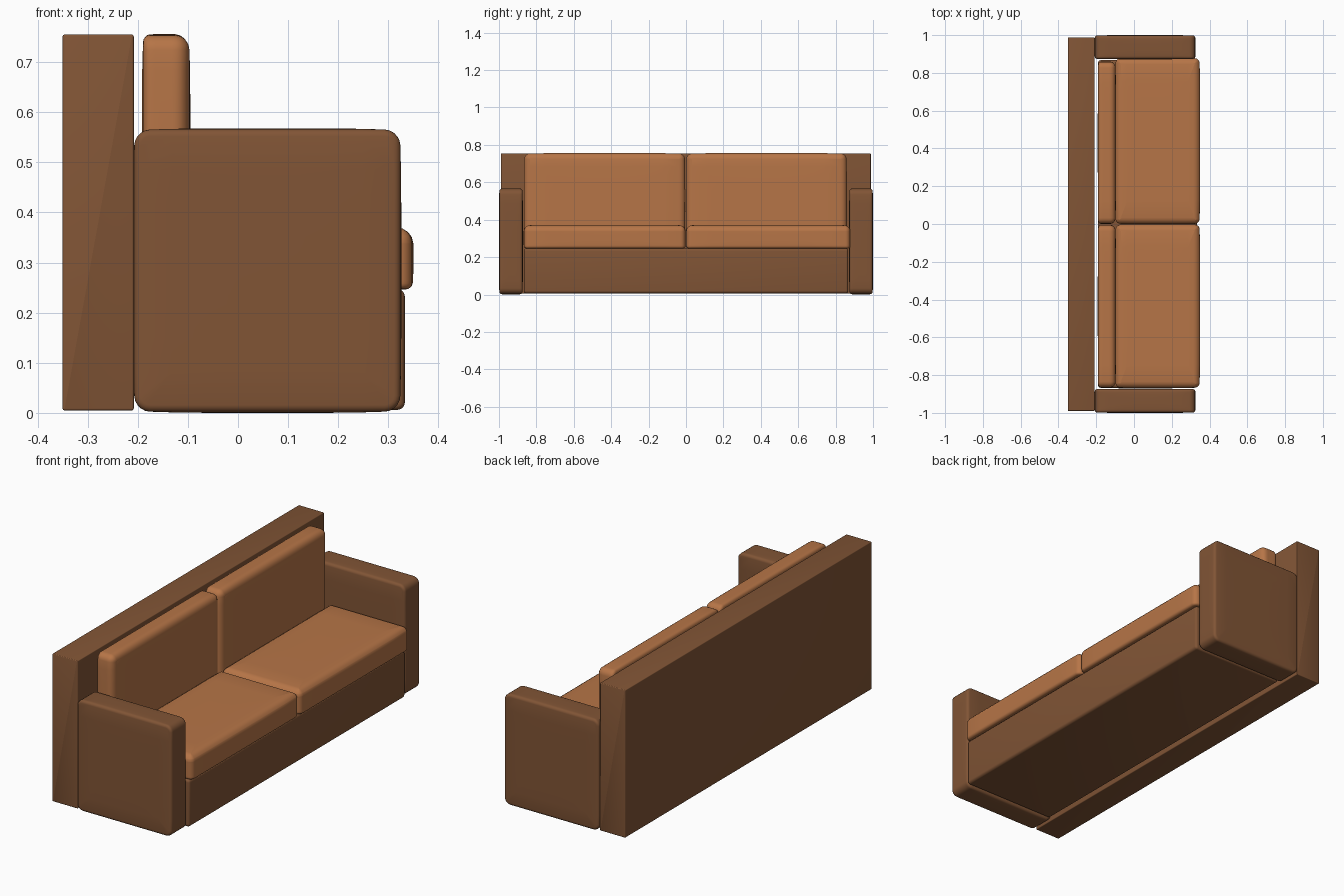
import bpy, bmesh, math
from mathutils import Vector

if "Cube" in bpy.data.objects:
    bpy.data.objects.remove(bpy.data.objects["Cube"])


def material(name, rgb):
    m = bpy.data.materials.new(name)
    m.diffuse_color = (*rgb, 1.0)
    m.use_nodes = True
    m.node_tree.nodes["Principled BSDF"].inputs["Base Color"].default_value = m.diffuse_color
    return m


FRAME = material("dark brown leather", (0.22, 0.09, 0.036))
CUSHION = material("tan leather", (0.47, 0.178, 0.063))


def soft_box(name, lo, hi, mat, axis, corner, caps, bulge=(0, 0, 0)):
    """Rounded box: edges along `axis` get radius `corner`, the low and high
    end caps get radii caps[0] and caps[1]; bulge pillows each direction."""
    lo, hi = Vector(lo), Vector(hi)
    half, mid = (hi - lo) / 2, (hi + lo) / 2
    bm = bmesh.new()
    bmesh.ops.create_cube(bm, size=2)
    for v in bm.verts:
        v.co = Vector([v.co[i] * half[i] for i in range(3)])
    long_edges = [e for e in bm.edges
                  if abs(e.verts[0].co[axis] - e.verts[1].co[axis]) > 1e-5]
    bmesh.ops.bevel(bm, geom=long_edges, offset=corner, segments=5,
                    profile=0.5, affect='EDGES')
    for sign, radius in zip((-1, 1), caps):
        bm.normal_update()
        cap = max(bm.faces, key=lambda f: sign * f.normal[axis] * f.calc_area())
        bmesh.ops.bevel(bm, geom=list(cap.edges), offset=radius, segments=4,
                        profile=0.5, affect='EDGES')
    # cut a grid so the flat sides can swell
    if any(bulge):
        for i in range(3):
            normal = Vector((0, 0, 0))
            normal[i] = 1
            for k in range(-3, 4):
                bmesh.ops.bisect_plane(bm, geom=bm.verts[:] + bm.edges[:] + bm.faces[:],
                                       plane_co=normal * half[i] * k * 0.24,
                                       plane_no=normal)
        for v in bm.verts:
            t = [min(1, abs(v.co[i] / half[i])) for i in range(3)]
            for i in range(3):
                j, k = (i + 1) % 3, (i + 2) % 3
                v.co[i] *= 1 - bulge[i] / half[i] * max(t[j] ** 4, t[k] ** 4)
    bmesh.ops.translate(bm, verts=bm.verts, vec=mid)
    bmesh.ops.recalc_face_normals(bm, faces=bm.faces)
    me = bpy.data.meshes.new(name)
    bm.to_mesh(me)
    bm.free()
    me.materials.append(mat)
    ob = bpy.data.objects.new(name, me)
    bpy.context.collection.objects.link(ob)
    bpy.ops.object.select_all(action='DESELECT')
    ob.select_set(True)
    bpy.context.view_layer.objects.active = ob
    bpy.ops.object.shade_smooth_by_angle(angle=math.radians(35))
    return ob


# Tall back panel
soft_box("back_panel", (-0.35, -0.99, 0.005), (-0.208, 0.988, 0.755), FRAME,
         1, 0.004, (0.004, 0.004))

# Base under the seats
soft_box("base", (-0.19, -0.867, 0.006), (0.333, 0.867, 0.247), FRAME,
         1, 0.015, (0.012, 0.012))

# Armrests
for side, y0, y1 in (("left", -1.0, -0.872), ("right", 0.872, 1.0)):
    soft_box(side + "_arm", (-0.209, y0, 0.0), (0.326, y1, 0.568), FRAME,
             1, 0.03, (0.012, 0.012), bulge=(0.003, 0.002, 0.004))

# Seat and back cushions
for side, s0, s1, b0, b1 in (("left", -0.868, -0.002, -0.867, -0.004),
                             ("right", 0.0, 0.879, 0.0, 0.86)):
    soft_box(side + "_seat_cushion", (-0.1, s0, 0.245), (0.35, s1, 0.372), CUSHION,
             2, 0.025, (0.012, 0.032), bulge=(0.003, 0.002, 0.002))
    soft_box(side + "_back_cushion", (-0.192, b0, 0.247), (-0.095, b1, 0.756), CUSHION,
             0, 0.03, (0.014, 0.03), bulge=(0.003, 0.003, 0.002))
